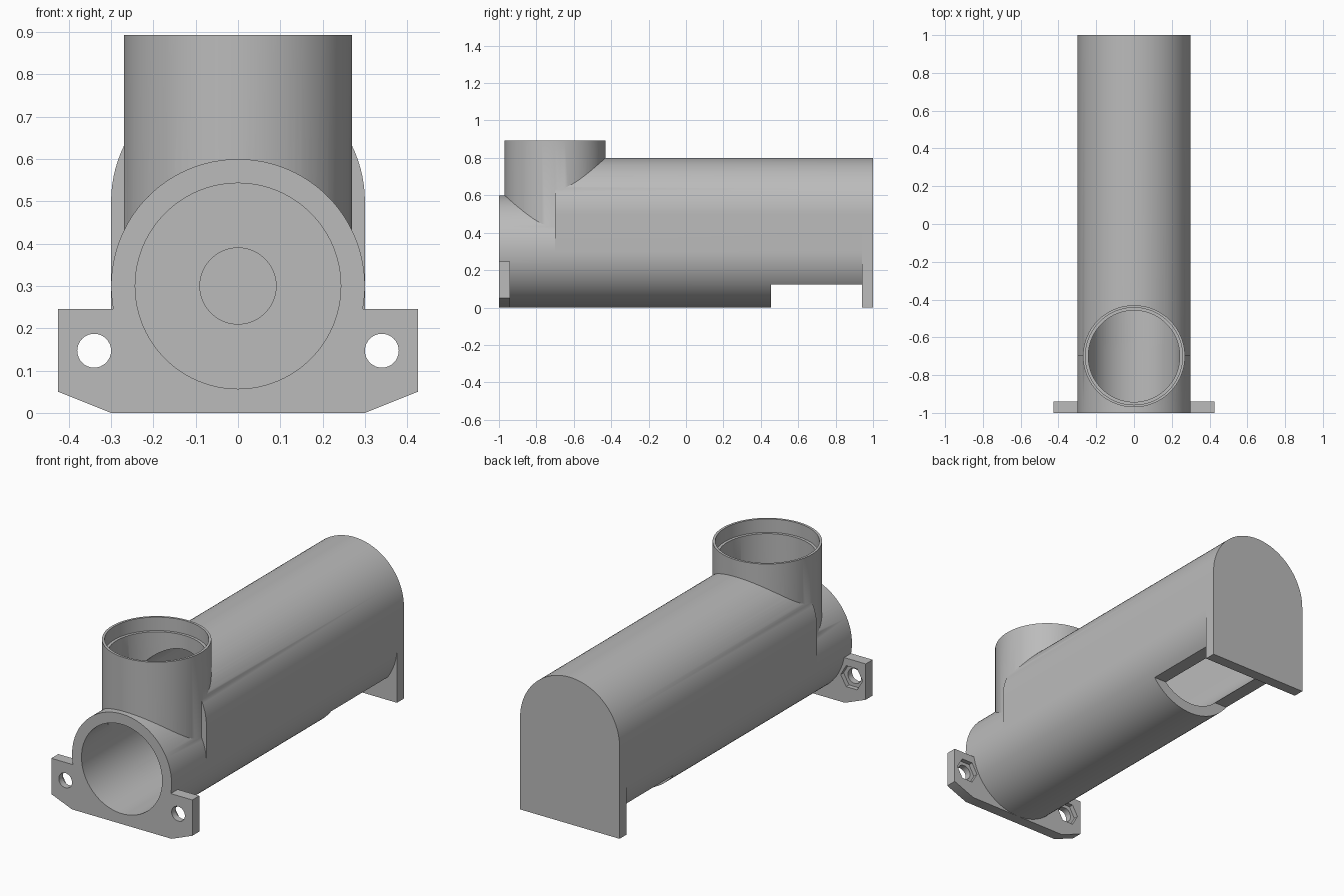
import bpy, bmesh
from math import sin, cos, pi, radians

default = bpy.data.objects.get("Cube")
if default:
    bpy.data.objects.remove(default, do_unlink=True)

grey = bpy.data.materials.new("plain grey")
grey.use_nodes = True
COLOR = (0.5, 0.5, 0.5, 1)
grey.diffuse_color = COLOR
grey.node_tree.nodes["Principled BSDF"].inputs["Base Color"].default_value = COLOR

R, WALL = 0.3, 0.057
BORE = R - WALL
LOW, HIGH = 0.3, 0.5          # heights of the lower and upper arc centres
TUBE_Y = -0.7


def arc(cx, cy, r, start, end, n):
    return [(cx + r * cos(start + (end - start) * i / n),
             cy + r * sin(start + (end - start) * i / n)) for i in range(n + 1)]


def circle(cx, cy, r, n=96):
    return arc(cx, cy, r, 0, 2 * pi, n)[:-1]


def stadium(r):
    return arc(0, HIGH, r, 0, pi, 48) + arc(0, LOW, r, pi, 2 * pi, 48)


def prism(name, outline, a, b, axis="y"):
    """Extrude a closed outline from a to b along y (outline in xz) or z (outline in xy)."""
    bm = bmesh.new()
    place = (lambda p, t: (p[0], t, p[1])) if axis == "y" else (lambda p, t: (p[0], p[1], t))
    lo = [bm.verts.new(place(p, a)) for p in outline]
    hi = [bm.verts.new(place(p, b)) for p in outline]
    bm.faces.new(lo)
    bm.faces.new(hi)
    for i in range(len(lo)):
        j = (i + 1) % len(lo)
        bm.faces.new((lo[i], lo[j], hi[j], hi[i]))
    bmesh.ops.recalc_face_normals(bm, faces=bm.faces)
    mesh = bpy.data.meshes.new(name)
    bm.to_mesh(mesh)
    bm.free()
    mesh.materials.append(grey)
    obj = bpy.data.objects.new(name, mesh)
    bpy.context.collection.objects.link(obj)
    return obj


def combine(obj, other, operation):
    """Apply a boolean and discard the second solid."""
    mod = obj.modifiers.new("boolean", "BOOLEAN")
    mod.operation, mod.solver, mod.object = operation, "EXACT", other
    bpy.context.view_layer.update()
    graph = bpy.context.evaluated_depsgraph_get()
    result = bpy.data.meshes.new_from_object(obj.evaluated_get(graph))
    obj.modifiers.clear()
    obj.data = result
    bpy.data.objects.remove(other, do_unlink=True)


def finish(obj):
    bpy.ops.object.select_all(action="DESELECT")
    obj.select_set(True)
    bpy.context.view_layer.objects.active = obj
    bpy.ops.object.shade_smooth_by_angle(angle=radians(30))


# Outer solids: tall rear housing, round inlet, upright tube, bolt flange
body = prism("pipe_body", stadium(R), TUBE_Y, 0.94)
half = [(0.3, 0), (0.425, 0.05), (0.425, 0.245), (0.298, 0.245)]
flange = half + [(-x, z) for x, z in reversed(half)]
for part in (
    prism("inlet", arc(0, LOW, R, 0, 2 * pi, 96)[:-1], -1, TUBE_Y),
    prism("upright_tube", circle(0, TUBE_Y, 0.27), LOW, 0.893, "z"),
    prism("front_flange", flange, -1, -0.94),
):
    combine(body, part, "UNION")

# Hollows: rear chamber, inlet bore, tube bore with a stepped socket, bottom outlet
cutters = [
    prism("chamber", stadium(BORE), TUBE_Y, 1.2),
    prism("inlet_bore", circle(0, LOW, BORE), -1.2, -0.6),
    prism("tube_bore", circle(0, TUBE_Y, BORE - 0.001), LOW, 1.1, "z"),
    prism("tube_socket", circle(0, TUBE_Y, 0.257), 0.82, 1.1, "z"),
    prism("outlet", [(-0.5, -0.2), (0.5, -0.2), (0.5, 0.123), (-0.5, 0.123)], 0.455, 1.2),
]
# Bolt holes with hexagonal nut pockets behind
for side in (-1, 1):
    cutters.append(prism("bolt_hole", circle(side * 0.34, 0.147, 0.04, 32), -1.1, -0.9))
    cutters.append(prism("nut_pocket", circle(side * 0.34, 0.147, 0.066, 6), -0.965, -0.9))
for cutter in cutters:
    combine(body, cutter, "DIFFERENCE")
finish(body)

# Flat-bottomed arched end plate with a round recess inside
plate = prism("back_plate", arc(0, HIGH, R, 0, pi, 48) + [(-R, 0), (R, 0)], 0.94, 1)
combine(plate, prism("recess", circle(0, LOW, 0.09, 48), 0.9, 0.97), "DIFFERENCE")
finish(plate)
